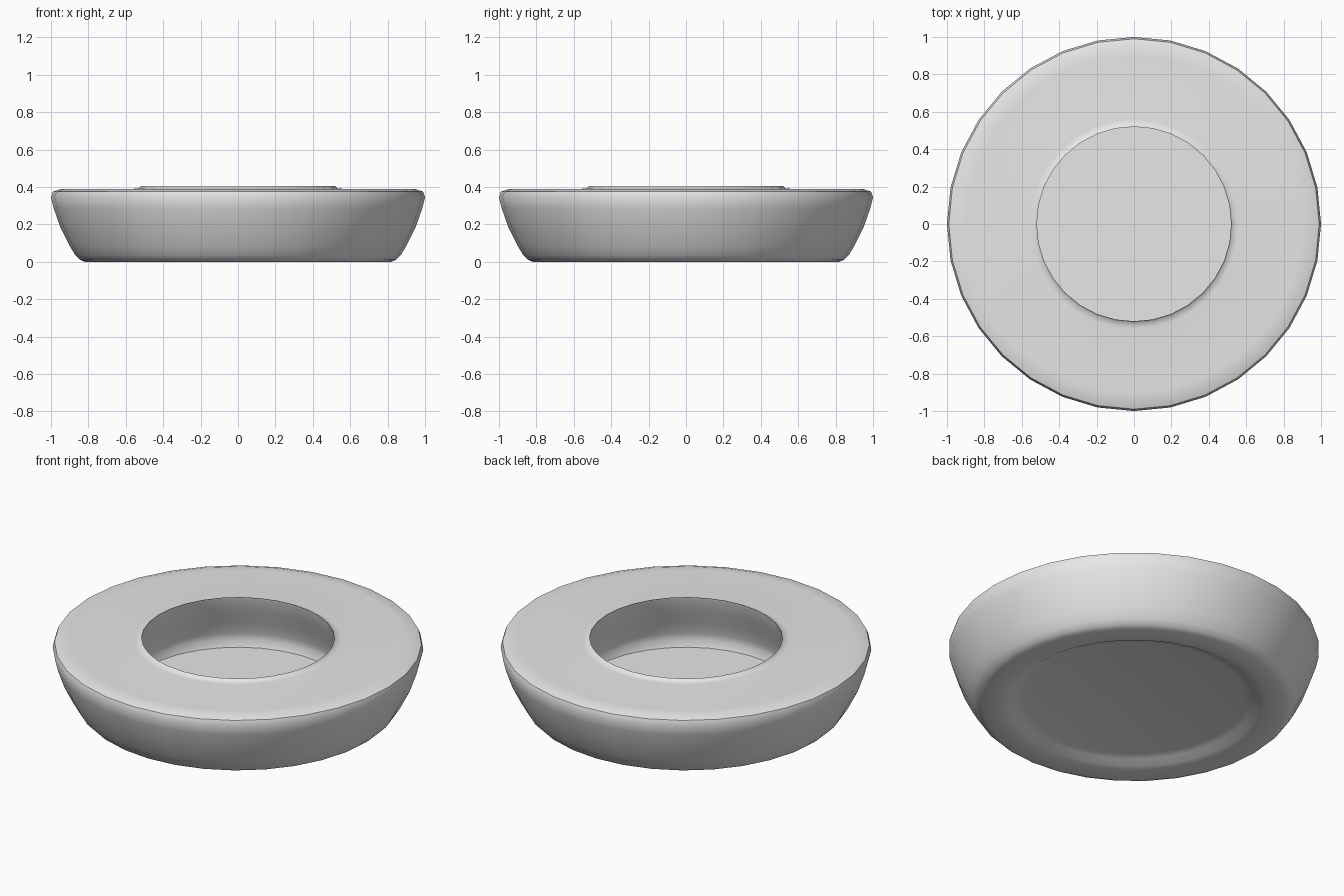
import bpy
import bmesh
import math

cube = bpy.data.objects.get("Cube")
if cube:
    bpy.data.objects.remove(cube, do_unlink=True)

SIDES = 32

# One grey for the whole dish
grey = bpy.data.materials.new("light_grey")
grey.use_nodes = True
colour = (0.8, 0.8, 0.8, 1)
grey.diffuse_color = colour
grey.node_tree.nodes["Principled BSDF"].inputs["Base Color"].default_value = colour

# Half sections as (radius, height), from the underside round to the well floor
underside = [(0, 0.04), (0.6, 0.04), (0.64, 0.03), (0.68, 0.008), (0.72, 0)]
outer_wall = [(0.82, 0), (0.845, 0.01), (0.87, 0.035), (0.9, 0.085), (0.95, 0.185),
              (0.985, 0.285), (1, 0.345), (0.99, 0.375), (0.95, 0.388)]
raised_lip = [(0.9, 0.39), (0.56, 0.39), (0.53, 0.393), (0.52, 0.405)]
well = [(0.522, 0.39), (0.55, 0.31), (0.585, 0.22), (0.61, 0.15), (0.615, 0.11),
        (0.6, 0.07), (0, 0.07)]


def revolve(name, profile, material):
    """Turn a half section about the z axis into a closed solid."""
    bm = bmesh.new()
    verts = [bm.verts.new((r, 0, z)) for r, z in profile]
    edges = [bm.edges.new(pair) for pair in zip(verts, verts[1:])]
    bmesh.ops.spin(bm, geom=verts + edges, cent=(0, 0, 0), axis=(0, 0, 1),
                   angle=math.tau, steps=SIDES, use_duplicate=False)
    bmesh.ops.remove_doubles(bm, verts=bm.verts[:], dist=0.0005)
    bmesh.ops.recalc_face_normals(bm, faces=bm.faces[:])
    mesh = bpy.data.meshes.new(name)
    bm.to_mesh(mesh)
    bm.free()
    mesh.materials.append(material)
    obj = bpy.data.objects.new(name, mesh)
    bpy.context.collection.objects.link(obj)
    return obj


dish = revolve("round_dish", underside + outer_wall + raised_lip + well, grey)

# Soft curves, with crisp edges at the lip and the well floor
bpy.ops.object.select_all(action="DESELECT")
dish.select_set(True)
bpy.context.view_layer.objects.active = dish
bpy.ops.object.shade_smooth_by_angle(angle=math.radians(50))
